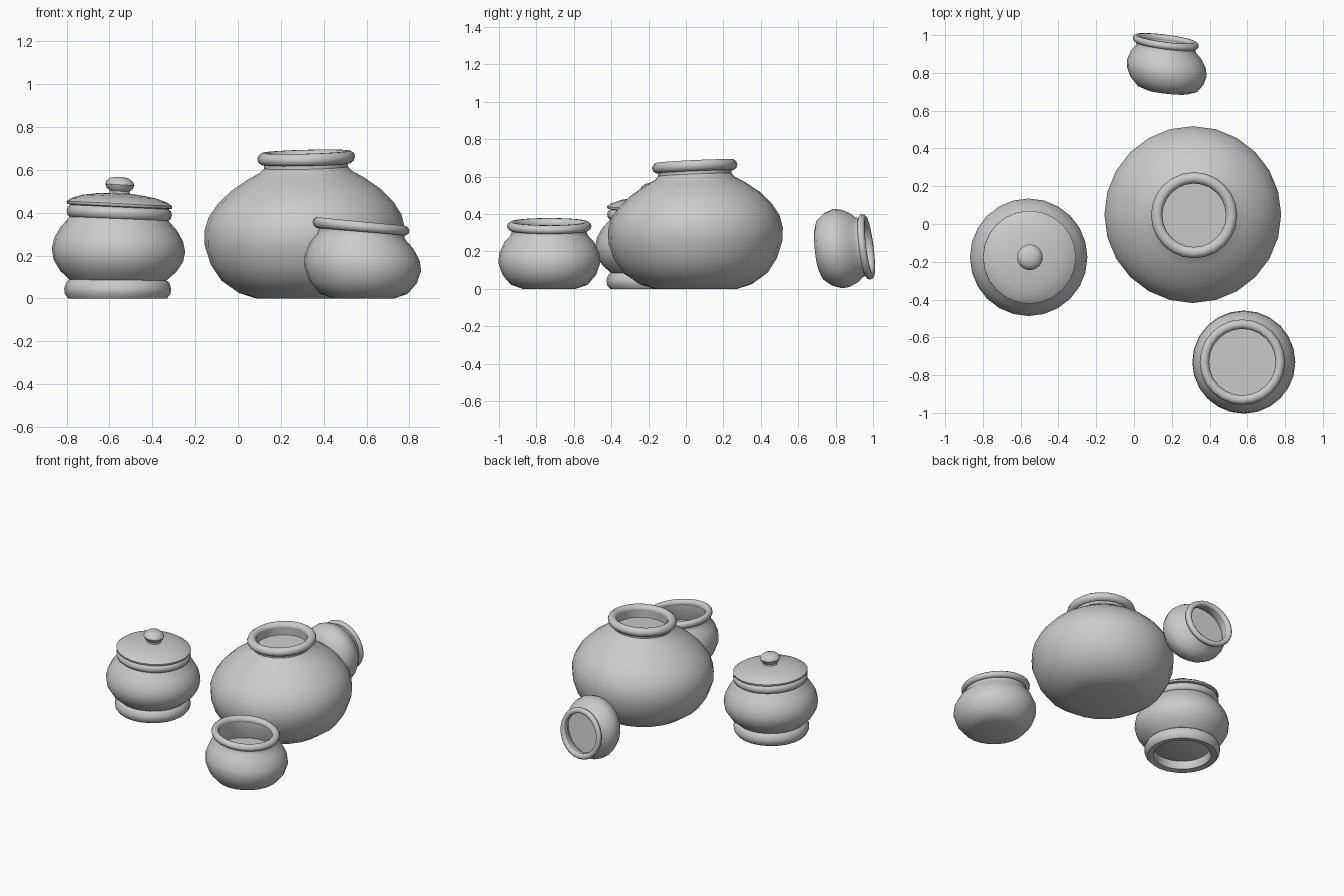
import bpy, bmesh, math
from mathutils import Vector

if "Cube" in bpy.data.objects:
    bpy.data.objects.remove(bpy.data.objects["Cube"])

clay = bpy.data.materials.new("plain grey clay")
clay.use_nodes = True
GREY = (0.6, 0.6, 0.6, 1)
clay.diffuse_color = GREY
clay.node_tree.nodes["Principled BSDF"].inputs["Base Color"].default_value = GREY

SIDES = 24


def lathe(name, profile, pot, closed=False):
    """Spin (radius, height) pairs, then lean and tilt the result as the pot does."""
    bm = bmesh.new()
    rings = []
    for r, z in profile:
        ring = []
        for i in range(SIDES):
            a = math.tau * i / SIDES
            x, y = r * math.cos(a), r * math.sin(a)
            dz = z / pot["height"] * (pot["tilt"][0] * x + pot["tilt"][1] * y)
            ring.append(bm.verts.new((x + pot["lean"][0] * z, y + pot["lean"][1] * z, z + dz)))
        rings.append(ring)
    pairs = list(zip(rings, rings[1:]))
    if closed:
        pairs.append((rings[-1], rings[0]))
    else:
        bm.faces.new(rings[0])
        bm.faces.new(rings[-1])
    for low, high in pairs:
        for i in range(SIDES):
            j = (i + 1) % SIDES
            bm.faces.new((low[i], low[j], high[j], high[i]))
    bmesh.ops.recalc_face_normals(bm, faces=bm.faces)
    mesh = bpy.data.meshes.new(name)
    bm.to_mesh(mesh)
    bm.free()
    mesh.materials.append(clay)
    ob = bpy.data.objects.new(name, mesh)
    bpy.context.collection.objects.link(ob)
    ob.location = pot["place"]
    ob.rotation_euler = [math.radians(d) for d in pot.get("turn", (0, 0, 0))]
    ob.scale = [pot.get("size", 1)] * 3
    bpy.ops.object.select_all(action='DESELECT')
    ob.select_set(True)
    bpy.context.view_layer.objects.active = ob
    bpy.ops.object.shade_smooth_by_angle(angle=math.radians(45))
    return ob


def roll(radius, height, wide, tall, steps=10):
    """Oval cross-section of a ring."""
    return [(radius + wide * math.cos(math.tau * k / steps),
             height + tall * math.sin(math.tau * k / steps)) for k in range(steps)]


# Large jar: belly, neck, shallow mouth and rolled rim
large = dict(place=(0.305, 0.053, 0), height=0.66, lean=(0.02, -0.01), tilt=(0.025, 0.045))
lathe("large_jar_body", [
    (0.22, 0), (0.3, 0.025), (0.385, 0.085), (0.435, 0.16), (0.465, 0.25), (0.468, 0.32),
    (0.45, 0.385), (0.41, 0.445), (0.35, 0.505), (0.27, 0.56), (0.215, 0.59),
    (0.196, 0.61), (0.198, 0.65), (0.17, 0.65), (0.172, 0.6)], large)
lathe("large_jar_rim", roll(0.198, 0.655, 0.03, 0.03), large, closed=True)

# Two small bowls share one shape
bowl = [(0.14, 0), (0.205, 0.022), (0.25, 0.075), (0.273, 0.14), (0.268, 0.19),
        (0.24, 0.25), (0.208, 0.285), (0.2, 0.305), (0.202, 0.33)]
front = dict(place=(0.587, -0.731, 0), height=0.335, lean=(-0.04, 0), tilt=(-0.09, 0))
tipped = dict(place=(0.177, 0.7, 0.208), height=0.335, lean=(-0.14, 0.04), tilt=(-0.02, 0.02),
              turn=(-84, 0, -6), size=0.78)
for name, pot, floor in (("front_bowl", front, 0.2), ("tipped_bowl", tipped, 0.24)):
    lathe(name + "_body", bowl + [(0.18, 0.33), (0.18, 0.29), (0.21, floor)], pot)
    lathe(name + "_rim", roll(0.201, 0.335, 0.025, 0.025), pot, closed=True)

# Lidded jar: hollow foot ring, belly, rolled rim, domed lid and knob
lidded = dict(place=(-0.562, -0.176, 0), height=0.45, lean=(0.02, 0), tilt=(-0.05, 0))
lathe("lidded_jar_foot", [
    (0.19, 0.005), (0.23, 0), (0.246, 0.02), (0.25, 0.045), (0.24, 0.075), (0.22, 0.09),
    (0.185, 0.08), (0.18, 0.035)], lidded, closed=True)
lathe("lidded_jar_body", [
    (0.19, 0.06), (0.225, 0.085), (0.27, 0.125), (0.302, 0.175), (0.311, 0.225),
    (0.3, 0.275), (0.272, 0.325), (0.235, 0.365), (0.22, 0.39)], lidded)
lathe("lidded_jar_rim", roll(0.22, 0.398, 0.026, 0.03), lidded, closed=True)
lathe("lid", [
    (0.225, 0.425), (0.244, 0.43), (0.246, 0.442), (0.225, 0.457), (0.17, 0.475),
    (0.1, 0.486), (0.05, 0.49)], lidded)
lathe("lid_knob", [
    (0.05, 0.48), (0.046, 0.5), (0.06, 0.512), (0.068, 0.53), (0.062, 0.545),
    (0.045, 0.56), (0.02, 0.566)], lidded)
